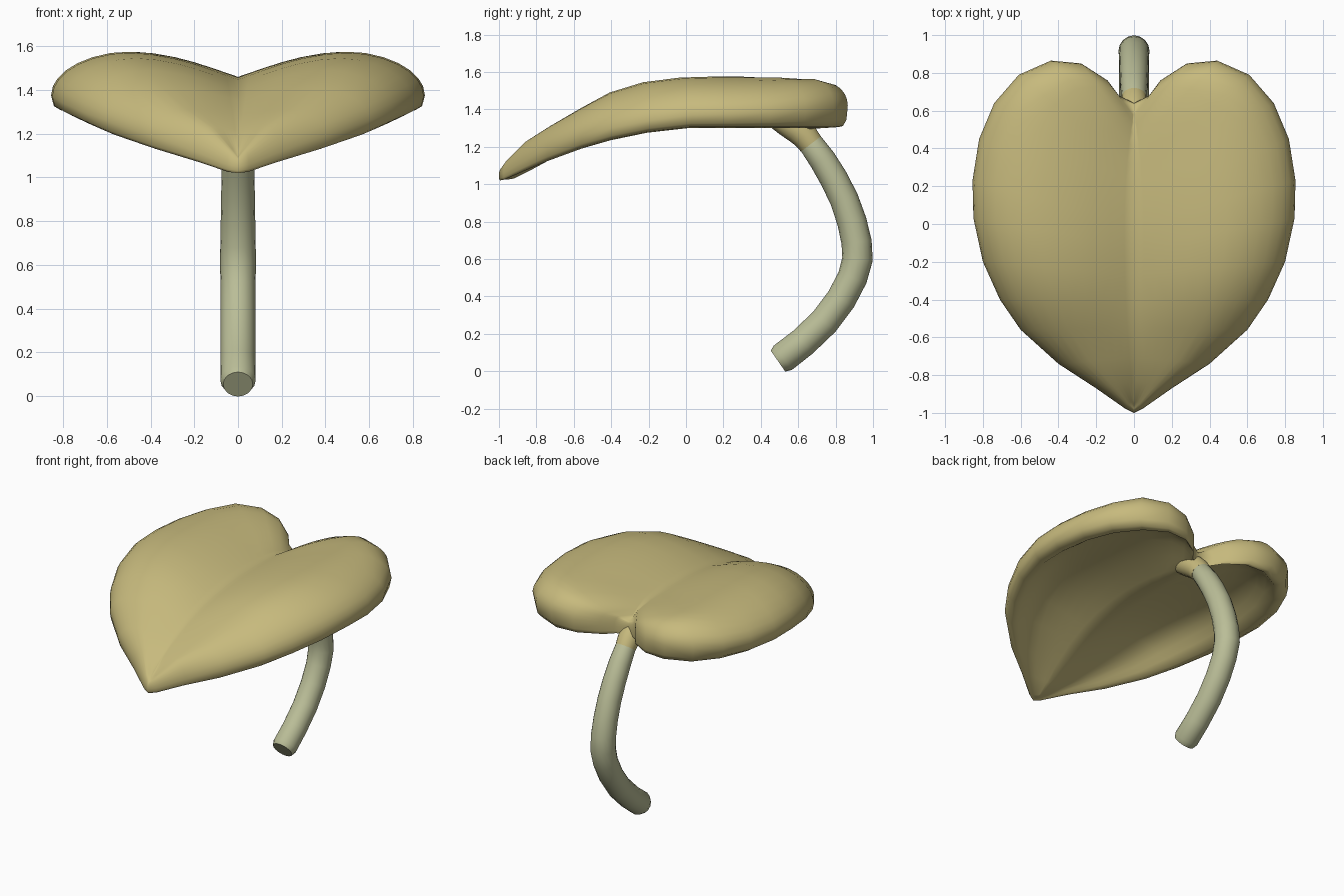
import bpy, bmesh, math
from mathutils import Vector

if "Cube" in bpy.data.objects:
    bpy.data.objects.remove(bpy.data.objects["Cube"])


def material(name, rgb):
    m = bpy.data.materials.new(name)
    m.diffuse_color = (*rgb, 1)
    m.use_nodes = True
    m.node_tree.nodes["Principled BSDF"].inputs["Base Color"].default_value = m.diffuse_color
    return m


leaf_mat = material("olive yellow leaf", (0.57, 0.49, 0.205))
stem_mat = material("pale green stem", (0.49, 0.51, 0.31))


def finish(bm, name, mat, angle):
    bmesh.ops.remove_doubles(bm, verts=bm.verts, dist=0.001)
    bmesh.ops.recalc_face_normals(bm, faces=bm.faces)
    me = bpy.data.meshes.new(name)
    bm.to_mesh(me)
    bm.free()
    ob = bpy.data.objects.new(name, me)
    bpy.context.collection.objects.link(ob)
    me.materials.append(mat)
    bpy.ops.object.select_all(action='DESELECT')
    ob.select_set(True)
    bpy.context.view_layer.objects.active = ob
    bpy.ops.object.shade_smooth_by_angle(angle=math.radians(angle))
    return ob


def interp(table, v):
    for (a, za), (b, zb) in zip(table, table[1:]):
        if v <= b:
            return za + (zb - za) * (v - a) / (b - a)
    return table[-1][1]


# Leaf: sections run from the midrib out to the rim and back underneath
# station = rim x, rim y, midrib y, lobe height, rim height, rim underside
STATIONS = [
    (0, .64, .60, 1.38, 1.34, 1.29), (.08, .68, .57, 1.41, 1.35, 1.295),
    (.14, .76, .53, 1.445, 1.37, 1.30), (.28, .85, .47, 1.50, 1.40, 1.305),
    (.44, .865, .40, 1.54, 1.42, 1.305), (.61, .79, .30, 1.563, 1.41, 1.30),
    (.74, .64, .20, 1.57, 1.40, 1.30), (.82, .45, .10, 1.575, 1.385, 1.30),
    (.855, .23, 0, 1.575, 1.375, 1.30), (.85, .03, -.12, 1.57, 1.37, 1.30),
    (.80, -.20, -.27, 1.545, 1.34, 1.275), (.71, -.40, -.42, 1.49, 1.30, 1.235),
    (.60, -.56, -.55, 1.41, 1.26, 1.19), (.40, -.74, -.71, 1.31, 1.19, 1.125),
    (.20, -.87, -.83, 1.23, 1.12, 1.07), (.05, -.975, -.92, 1.13, 1.06, 1.025),
    (0, -1.0, -.95, 1.09, 1.05, 1.02)]
MIDRIB = [(-.95, 1.125), (-.83, 1.215), (-.71, 1.285), (-.55, 1.355), (-.4, 1.40),
          (-.2, 1.44), (0, 1.457), (.2, 1.46), (.4, 1.45), (.53, 1.425), (.60, 1.39)]
TOP_T = [0, .06, .15, .25, .35, .47, .58, .68, .78, .86, .92, .965, .99]
UNDER_T = [.82, .76, .7, .6, .5, .4, .3, .2, .1, 0]


def section(x, y, q, peak, edge, under):
    mid = interp(MIDRIB, q)
    crest = .6 if y < .2 else min(.78, max(.6, .5 / max(x, .1)))

    def top(t):
        if t < crest:
            return mid + (peak - mid) * math.sin(math.pi / 2 * t / crest)
        return edge + (peak - edge) * math.sqrt(max(0, 1 - ((t - crest) / (1 - crest)) ** 1.8))

    # the hollow runs softly from the rim up to a shell of even thickness
    def hollow(t):
        shell = max(under + .005, top(t) - .145)
        k = min(1, (.9 - t) / .3)
        k = k * (2 - k)
        return under + (shell - under) * k

    prof = [(t, top(t)) for t in TOP_T]
    prof += [(1, edge), (.985, under + (edge - under) * .35), (.945, under + .006), (.89, under)]
    prof += [(t, hollow(t)) for t in UNDER_T]
    return [Vector((x * t, q + (y - q) * t, z)) for t, z in prof]


bm = bmesh.new()
for side in (1, -1):
    rows = [[bm.verts.new((p.x * side, p.y, p.z)) for p in section(*s)] for s in STATIONS]
    for a, b in zip(rows, rows[1:]):
        for j in range(len(a) - 1):
            bm.faces.new((a[j], a[j + 1], b[j + 1], b[j]))
finish(bm, "leaf", leaf_mat, 75)


# Tubes in the x = 0 plane, path = (y, z, radius)
def tube(name, path, mat, sides=16):
    bm = bmesh.new()
    rings = []
    for i, (y, z, r) in enumerate(path):
        p, n = path[max(i - 1, 0)], path[min(i + 1, len(path) - 1)]
        d = Vector((0, n[0] - p[0], n[1] - p[1])).normalized()
        u, v = Vector((1, 0, 0)), Vector((0, -d.z, d.y))
        rings.append([bm.verts.new(Vector((0, y, z)) + r * (math.cos(k) * u + math.sin(k) * v))
                      for k in (2 * math.pi * s / sides for s in range(sides))])
    for a, b in zip(rings, rings[1:]):
        for k in range(sides):
            m = (k + 1) % sides
            bm.faces.new((a[k], a[m], b[m], b[k]))
    bm.faces.new(rings[0])
    bm.faces.new(rings[-1])
    return finish(bm, name, mat, 50)


tube("stem", [(.64, 1.26, .05), (.665, 1.22, .066), (.73, 1.13, .072), (.79, 1.03, .075),
              (.845, .92, .077), (.887, .80, .079), (.912, .69, .081), (.917, .60, .082),
              (.89, .50, .08), (.83, .385, .08), (.74, .265, .08), (.625, .155, .08),
              (.518, .072, .081), (.492, .054, .068)], stem_mat)

# Flared leaf base that meets the stem
tube("leaf_base", [(.668, 1.215, .067), (.635, 1.258, .072), (.595, 1.292, .074),
                   (.54, 1.33, .075), (.44, 1.375, .05)], leaf_mat)
